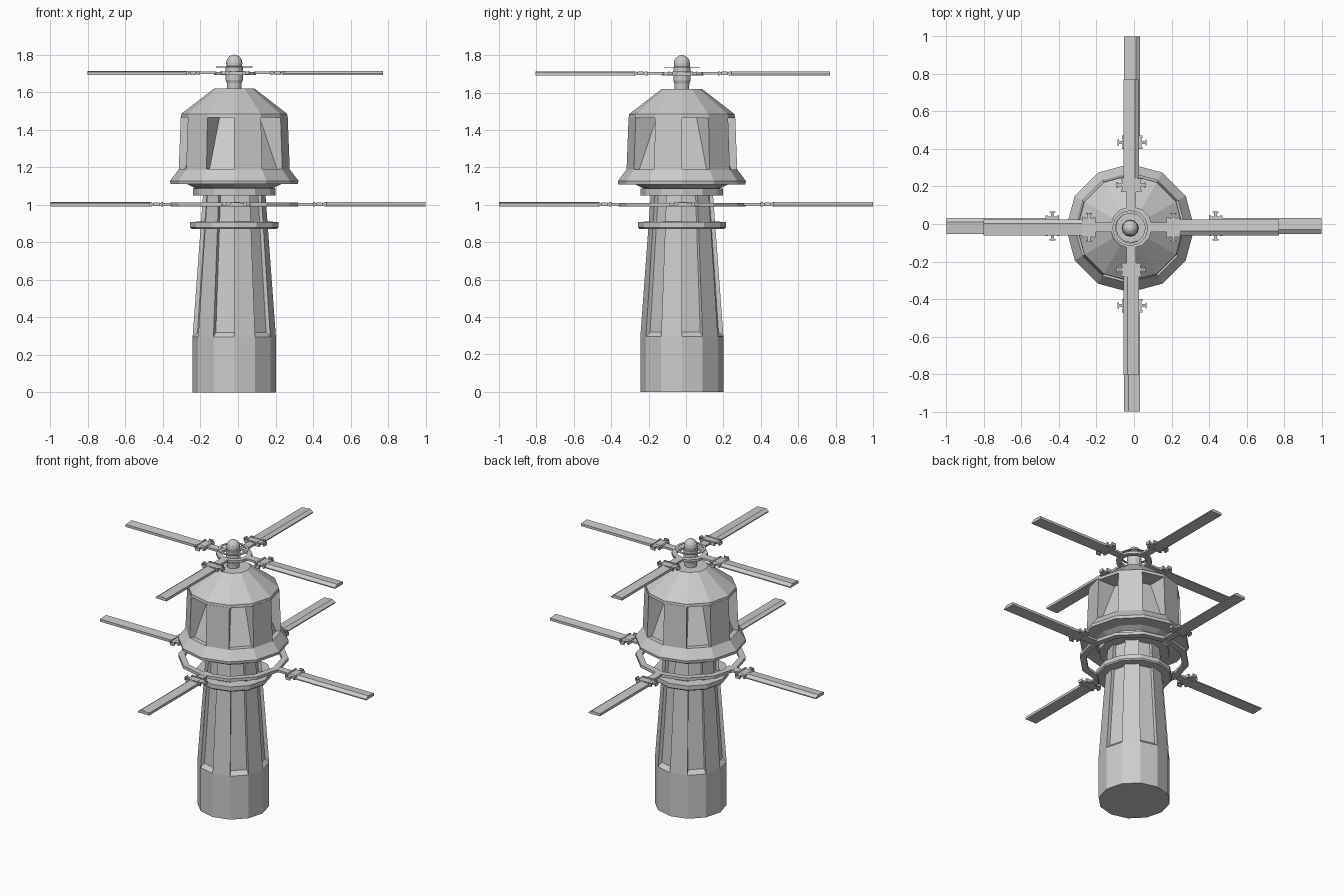
import bpy, bmesh
from math import sin, cos, pi, radians
from mathutils import Matrix, Vector

if "Cube" in bpy.data.objects:
    bpy.data.objects.remove(bpy.data.objects["Cube"])

CX, CY = -0.02, -0.022   # tower axis


def finish(name, bm):
    bmesh.ops.recalc_face_normals(bm, faces=bm.faces)
    me = bpy.data.meshes.new(name)
    bm.to_mesh(me)
    bm.free()
    ob = bpy.data.objects.new(name, me)
    bpy.context.collection.objects.link(ob)
    return ob


def lathe(name, profile, sides=12, c=(CX, CY), closed=False):
    """Revolve (radius, z) points; capped solid, or closed ring section."""
    bm = bmesh.new()
    rings = [[bm.verts.new((c[0] + r * cos(2 * pi * i / sides),
                            c[1] + r * sin(2 * pi * i / sides), z))
              for i in range(sides)] for r, z in profile]
    pairs = list(zip(rings, rings[1:]))
    if closed:
        pairs.append((rings[-1], rings[0]))
    else:
        bm.faces.new(rings[0])
        bm.faces.new(rings[-1])
    for a, b in pairs:
        for i in range(sides):
            j = (i + 1) % sides
            bm.faces.new((a[i], a[j], b[j], b[i]))
    return finish(name, bm)


def pillars(name, section):
    """Six radial wedges on every other facet; section is (radius, z) quad."""
    bm = bmesh.new()
    for k in range(6):
        a = radians(30 + 60 * k)
        ends = [[bm.verts.new((CX + r * cos(t), CY + r * sin(t), z)) for r, z in section]
                for t in (a, a + radians(30))]
        bm.faces.new(ends[0])
        bm.faces.new(ends[1])
        n = len(section)
        for i in range(n):
            j = (i + 1) % n
            bm.faces.new((ends[0][i], ends[0][j], ends[1][j], ends[1][i]))
    return finish(name, bm)


def box(bm, x0, x1, y0, y1, z0, z1):
    m = Matrix.Translation(((x0 + x1) / 2, (y0 + y1) / 2, (z0 + z1) / 2)) @ \
        Matrix.Diagonal((x1 - x0, y1 - y0, z1 - z0, 1))
    bmesh.ops.create_cube(bm, size=1, matrix=m)


def blade(name, start, end, ring, clamp, c, z, ang):
    bm = bmesh.new()
    # wing section swept along the blade
    sec = [(.042, -.011), (.042, .006), (-.02, .011), (-.042, -.004), (-.042, -.011)]
    ends = [[bm.verts.new((x, y, h)) for y, h in sec] for x in (start, end)]
    bm.faces.new(ends[0])
    bm.faces.new(ends[1])
    for i in range(5):
        j = (i + 1) % 5
        bm.faces.new((ends[0][i], ends[0][j], ends[1][j], ends[1][i]))
    # arm and clamp bars
    box(bm, ring, start + .01, -.025, .025, -.007, .007)
    box(bm, clamp - .025, clamp + .025, -.05, .05, -.006, .006)
    for s in (-1, 1):
        box(bm, clamp - .03 * s - .006, clamp - .03 * s + .006, -.055, .055, -.011, .011)
        box(bm, clamp - .008, clamp + .008, s * .062 - .014, s * .062 + .014, -.008, .008)
        box(bm, clamp - .016, clamp + .016, s * .074 - .003, s * .074 + .003, -.01, .01)
    bm.transform(Matrix.Translation((c[0], c[1], z)) @ Matrix.Rotation(ang, 4, 'Z'))
    return finish(name, bm)


# tower: base, tapering core, six ribs
lathe("tower_base", [(.222, 0), (.222, .295), (.196, .32)])
lathe("tower_core", [(.198, .29), (.145, 1.07)])
pillars("tower_ribs", [(.17, .29), (.222, .295), (.166, 1.06), (.12, 1.06)])

# collars at the neck
lathe("lower_collar", [(.16, .872), (.228, .872), (.235, .88), (.235, .908), (.16, .912)])
lathe("upper_collar", [(.14, 1.05), (.22, 1.05), (.22, 1.088), (.14, 1.09)])

# head: skirt, window core sloping inward, pillars, roof
lathe("head_skirt", [(.19, 1.085), (.21, 1.09), (.25, 1.11), (.34, 1.11), (.342, 1.128),
                     (.295, 1.19)])
lathe("window_panes", [(.265, 1.185), (.155, 1.47)])
pillars("window_pillars", [(.12, 1.18), (.296, 1.185), (.285, 1.47), (.12, 1.47)])
lathe("head_roof", [(.284, 1.465), (.282, 1.485), (.107, 1.62)])

# mast with rounded cap
mast = [(.038, 1.61), (.04, 1.65), (.046, 1.665), (.046, 1.735), (.042, 1.74)]
mast += [(.043 * cos(t), 1.757 + .043 * sin(t)) for t in (0, .4, .8, 1.15, 1.5)]
lathe("mast", mast, 12)
lathe("mast_flange", [(.08, 1.733), (.096, 1.733), (.096, 1.738), (.08, 1.738)], 12, closed=True)

# rotors: ring with four blades each
UP, LOW = (-.015, -.018), (0, -.01)
lathe("upper_rotor_ring", [(.08, 1.692), (.112, 1.692), (.112, 1.708), (.08, 1.708)], 12,
      UP, True)
lathe("lower_rotor_ring", [(.3, .991), (.34, .991), (.34, 1.011), (.3, 1.011)], 12,
      (CX, CY), True)
for k in range(4):
    blade(f"upper_blade_{k}", .26, .787, .1, .225, UP, 1.703, k * pi / 2)
    # lower blades reach the full extent on every side
    d = Vector((cos(k * pi / 2), sin(k * pi / 2)))
    off = LOW[0] * d.x + LOW[1] * d.y if k % 2 == 0 else -.01 * d.y
    c = (-.01 * abs(d.y), -.01 * abs(d.x))
    blade(f"lower_blade_{k}", .46, 1.0, .3, .435, c, 1.003, k * pi / 2)
